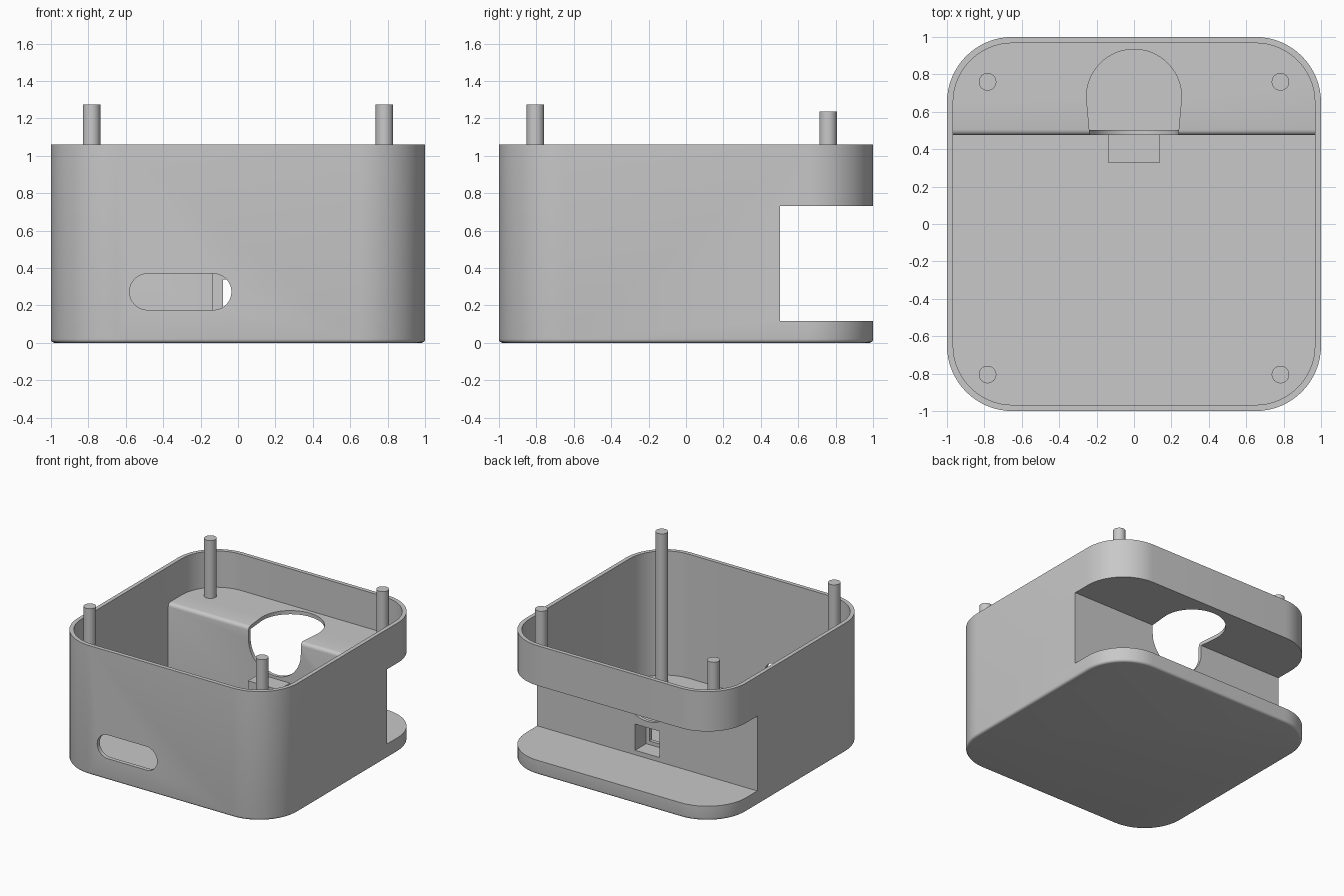
import bpy, bmesh
from math import sin, cos, pi, radians

cube = bpy.data.objects.get("Cube")
if cube:
    bpy.data.objects.remove(cube, do_unlink=True)

grey = bpy.data.materials.new("plain_grey")
grey.use_nodes = True
grey.diffuse_color = (0.58, 0.58, 0.58, 1)
grey.node_tree.nodes["Principled BSDF"].inputs["Base Color"].default_value = grey.diffuse_color


def arc(cx, cy, r, start, end, steps=16):
    angles = [radians(start + (end - start) * i / steps) for i in range(steps + 1)]
    return [(cx + r * cos(a), cy + r * sin(a)) for a in angles]


def rounded_square(half, r):
    c = half - r
    return (arc(c, c, r, 0, 90) + arc(-c, c, r, 90, 180)
            + arc(-c, -c, r, 180, 270) + arc(c, -c, r, 270, 360))


def prism(name, outline, low, high, axis="Z"):
    """Extrude a 2D outline along Z or Y."""
    bm = bmesh.new()
    place = (lambda a, b, c: (a, b, c)) if axis == "Z" else (lambda a, b, c: (a, c, b))
    base = bm.faces.new([bm.verts.new(place(a, b, low)) for a, b in outline])
    grown = bmesh.ops.extrude_face_region(bm, geom=[base])["geom"]
    new = [v for v in grown if isinstance(v, bmesh.types.BMVert)]
    bmesh.ops.translate(bm, verts=new, vec=place(0, 0, high - low))
    bmesh.ops.recalc_face_normals(bm, faces=bm.faces)
    mesh = bpy.data.meshes.new(name)
    bm.to_mesh(mesh)
    bm.free()
    mesh.materials.append(grey)
    ob = bpy.data.objects.new(name, mesh)
    bpy.context.collection.objects.link(ob)
    return ob


def block(name, x, y, z):
    return prism(name, [(x[0], y[0]), (x[1], y[0]), (x[1], y[1]), (x[0], y[1])], *z)


def round_edges(ob, width, test):
    bm = bmesh.new()
    bm.from_mesh(ob.data)
    edges = [e for e in bm.edges if all(test(v.co) for v in e.verts)]
    bmesh.ops.bevel(bm, geom=edges, offset=width, segments=4, profile=0.5, affect="EDGES")
    bm.to_mesh(ob.data)
    bm.free()


def combine(ob, other, operation="DIFFERENCE"):
    other.hide_render = True
    mod = ob.modifiers.new("combine", "BOOLEAN")
    mod.operation, mod.solver, mod.object = operation, "EXACT", other
    bpy.context.view_layer.objects.active = ob
    bpy.ops.object.modifier_apply(modifier=mod.name)
    bpy.data.objects.remove(other, do_unlink=True)


def smooth(ob):
    bpy.ops.object.select_all(action="DESELECT")
    ob.select_set(True)
    bpy.context.view_layer.objects.active = ob
    bpy.ops.object.shade_smooth_by_angle(angle=radians(30))


# Outer body with softened bottom edge
case = prism("case", rounded_square(1, 0.35), 0, 1.06)
round_edges(case, 0.02, lambda co: co.z < 0.001)

# Hollow interior, leaving a stepped shelf along the back
cavity = prism("cavity", rounded_square(0.967, 0.317), 0.04, 1.3)
step = block("step", (-1.2, 1.2), (0.475, 1.2), (-0.1, 0.762))
round_edges(step, 0.03, lambda co: co.z > 0.7 and co.y < 0.5)
combine(cavity, step)
combine(case, cavity)

# Connector housing against the inner wall
combine(case, block("housing", (-0.14, 0.14), (0.33, 0.49), (0.12, 0.40)), "UNION")

# Open channel across the back
combine(case, block("channel", (-1.2, 1.2), (0.503, 1.2), (0.118, 0.732)))

# Connector socket and its smaller through opening
combine(case, block("socket", (-0.11, 0.11), (0.36, 0.6), (0.155, 0.37)))
combine(case, block("socket_opening", (-0.08, 0.08), (0.3, 0.4), (0.185, 0.34)))

# Cable hole through the shelf and down the inner wall
shelf_hole = arc(0, 0.68, 0.254, -8, 188, 40) + [(-0.233, 0.44), (0.233, 0.44)]
combine(case, prism("shelf_hole", shelf_hole, 0.7, 0.85))
wall_hole = arc(0, 0.66, 0.238, 180, 360, 32) + [(0.238, 0.8), (-0.238, 0.8)]
combine(case, prism("wall_hole", wall_hole, 0.42, 0.51, "Y"))

# Pill-shaped slot in the front wall
slot = arc(-0.132, 0.273, 0.097, -90, 90) + arc(-0.483, 0.273, 0.097, 90, 270)
combine(case, prism("slot", slot, -1.1, -0.9, "Y"))
smooth(case)

# Corner pins: tall ones from the floor, short ones from the shelf
for side, x in (("right", -0.783), ("left", 0.783)):
    for end, y, low, high in (("front", -0.805, 0.03, 1.275), ("back", 0.76, 0.75, 1.237)):
        pin = prism(f"{end}_{side}_pin", arc(x, y, 0.047, 0, 348.75, 31), low, high)
        smooth(pin)
